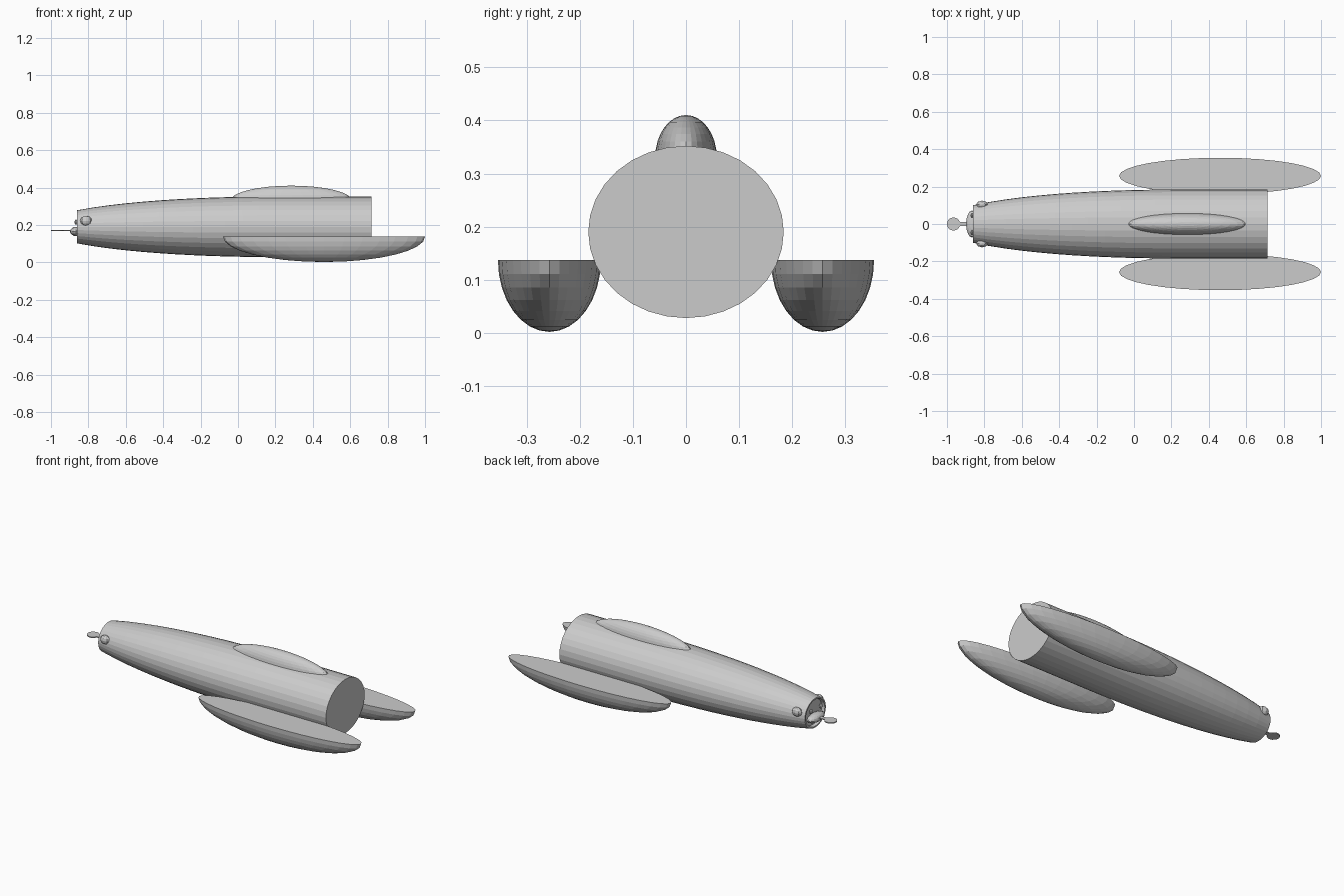
import bpy, bmesh, math

if "Cube" in bpy.data.objects:
    bpy.data.objects.remove(bpy.data.objects["Cube"])

grey = bpy.data.materials.new("grey")
grey.diffuse_color = (0.6, 0.6, 0.6, 1)
grey.use_nodes = True
grey.node_tree.nodes["Principled BSDF"].inputs["Base Color"].default_value = grey.diffuse_color


def finish(name, bm):
    bmesh.ops.recalc_face_normals(bm, faces=bm.faces)
    me = bpy.data.meshes.new(name)
    bm.to_mesh(me)
    bm.free()
    me.materials.append(grey)
    ob = bpy.data.objects.new(name, me)
    bpy.context.collection.objects.link(ob)
    return ob


def loft(name, rings, n=32, cz=0.19):
    """Elliptical rings (x, half width, half height) joined along x, capped."""
    bm = bmesh.new()
    loops = [[bm.verts.new((x, ry * math.cos(2 * math.pi * i / n),
                            cz + rz * math.sin(2 * math.pi * i / n))) for i in range(n)]
             for x, ry, rz in rings]
    for a, b in zip(loops, loops[1:]):
        for i in range(n):
            j = (i + 1) % n
            bm.faces.new((a[i], a[j], b[j], b[i]))
    bm.faces.new(loops[0])
    bm.faces.new(loops[-1])
    return finish(name, bm)


def ellipsoid(name, loc, size, u=32, v=16, keep=0):
    """Sphere scaled to half sizes; keep=-1 leaves a capped lower half."""
    bm = bmesh.new()
    bmesh.ops.create_uvsphere(bm, u_segments=u, v_segments=v, radius=1)
    if keep:
        geom = bm.verts[:] + bm.edges[:] + bm.faces[:]
        cut = bmesh.ops.bisect_plane(bm, geom=geom, plane_co=(0, 0, 0),
                                     plane_no=(0, 0, -keep), clear_outer=True)
        edges = [e for e in cut["geom_cut"] if isinstance(e, bmesh.types.BMEdge)]
        bmesh.ops.holes_fill(bm, edges=edges)
    bmesh.ops.scale(bm, vec=size, verts=bm.verts)
    bmesh.ops.translate(bm, vec=loc, verts=bm.verts)
    return finish(name, bm)


# Body: truncated ellipsoid nose running into a straight tube, nose face recessed
rings = [(-0.845, 0.085, 0.075), (-0.862, 0.09, 0.08)]
for k in range(13):
    x = -0.862 + k * 1.062 / 12
    r = math.sqrt(1 - ((x - 0.2) / 1.266) ** 2)
    rings.append((x, 0.184 * r, 0.162 * r))
rings.append((0.715, 0.184, 0.162))
loft("body", rings)

# Canopy ridge on top
ellipsoid("top_hump", (0.285, 0, 0.33), (0.325, 0.058, 0.08))

# Side floats and eyes
for s, side in ((1, "left"), (-1, "right")):
    ellipsoid(side + "_float", (0.46, s * 0.257, 0.137), (0.54, 0.097, 0.135), keep=-1)
    ellipsoid(side + "_eye", (-0.812, s * 0.103, 0.222), (0.032, 0.022, 0.026), 8, 6)
    ellipsoid(side + "_nostril", (-0.866, s * 0.045, 0.215), (0.008, 0.014, 0.014), 8, 6)

# Lower lip
ellipsoid("lip", (-0.865, 0, 0.165), (0.033, 0.072, 0.025), 16, 8)

# Flat paddle at the nose: narrow neck and round end
bm = bmesh.new()
outline = [(-0.86, 0.012), (-0.93, 0.012)]
outline += [(-0.965 - 0.035 * math.cos(a), 0.035 * math.sin(a))
            for a in [math.pi * (0.88 - 0.11 * i) for i in range(8)]]
outline += [(-1.0, 0)]
outline += [(x, -y) for x, y in reversed(outline[:-1])]
face = bm.faces.new([bm.verts.new((x, y, 0.168)) for x, y in outline])
ext = bmesh.ops.extrude_face_region(bm, geom=[face])
bmesh.ops.translate(bm, vec=(0, 0, 0.006),
                    verts=[g for g in ext["geom"] if isinstance(g, bmesh.types.BMVert)])
finish("paddle", bm)
